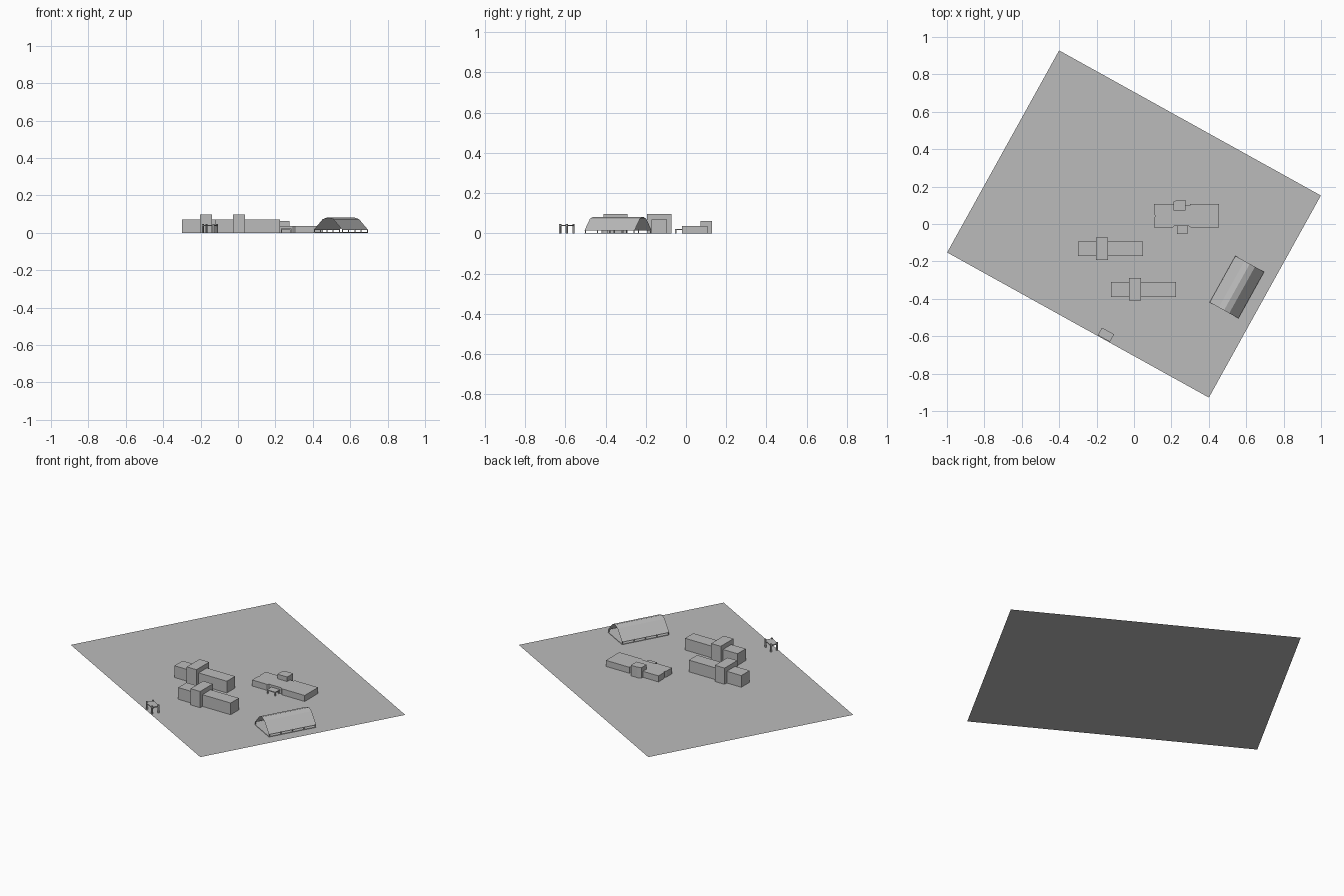
import bpy, math
from mathutils import Matrix, Vector

cube = bpy.data.objects.get("Cube")
if cube:
    bpy.data.objects.remove(cube, do_unlink=True)

# One plain grey for the whole site model
grey = bpy.data.materials.new("plain_grey")
grey.use_nodes = True
colour = (0.5, 0.5, 0.5, 1)
grey.diffuse_color = colour
grey.node_tree.nodes["Principled BSDF"].inputs["Base Color"].default_value = colour

TURN = math.radians(-29)  # the plot, canopy and shelter share this angle


def add_mesh(name, verts, faces, centre=(0, 0), turn=0):
    mesh = bpy.data.meshes.new(name)
    mesh.from_pydata(verts, [], faces)
    place = Matrix.Translation(Vector((*centre, 0))) @ Matrix.Rotation(turn, 4, 'Z')
    mesh.transform(place)
    mesh.materials.append(grey)
    obj = bpy.data.objects.new(name, mesh)
    bpy.context.collection.objects.link(obj)
    return obj


def prism(name, outline, z0, z1, centre=(0, 0), turn=0):
    """Extrude a counter-clockwise outline from z0 to z1."""
    n = len(outline)
    verts = [(x, y, z) for z in (z0, z1) for x, y in outline]
    faces = [tuple(range(n - 1, -1, -1)), tuple(range(n, 2 * n))]
    faces += [(i, (i + 1) % n, n + (i + 1) % n, n + i) for i in range(n)]
    return add_mesh(name, verts, faces, centre, turn)


def box(name, x0, x1, y0, y1, z0, z1, centre=(0, 0), turn=0):
    return prism(name, [(x0, y0), (x1, y0), (x1, y1), (x0, y1)], z0, z1, centre, turn)


def posts(name, w, d, half, z1, centre, turn=0):
    """Four corner posts inside a footprint of half sizes w and d."""
    for i, (sx, sy) in enumerate([(-1, -1), (1, -1), (1, 1), (-1, 1)]):
        x, y = sx * (w - half), sy * (d - half)
        box(f"{name}_{i + 1}", x - half, x + half, y - half, y + half, 0, z1, centre, turn)


# Ground plot
w, d = 0.8, 0.6175
add_mesh("ground_plot", [(-w, -d, 0), (w, -d, 0), (w, d, 0), (-w, d, 0)],
         [(0, 1, 2, 3)], turn=TURN)

# Two long blocks, each with a taller cross wing
for name, x, y in [("rear_block", -0.3, -0.133), ("front_block", -0.123, -0.35)]:
    box(name, x, x + 0.347, y - 0.039, y + 0.039, 0, 0.07)
    box(name + "_cross_wing", x + 0.096, x + 0.16, y - 0.06, y + 0.06, 0, 0.097)

# Low hall with recessed entrances front and back
prism("low_hall", [(0.107, -0.02), (0.205, -0.02), (0.215, -0.012), (0.295, -0.012),
                   (0.305, -0.02), (0.455, -0.02), (0.455, 0.107), (0.3, 0.107),
                   (0.3, 0.098), (0.215, 0.098), (0.21, 0.107), (0.107, 0.107),
                   (0.107, 0.06), (0.113, 0.043), (0.107, 0.025)], 0, 0.036)
prism("hall_tower", [(0.21, 0.072), (0.275, 0.072), (0.275, 0.128), (0.23, 0.128),
                     (0.21, 0.118)], 0, 0.063)

# Porch on posts
porch = (0.257, -0.034)
box("porch_roof", -0.028, 0.028, -0.02, 0.022, 0.018, 0.023, porch)
posts("porch_post", 0.028, 0.02, 0.003, 0.018, porch)

# Open-ended canopy with a broken-slope roof
canopy = (0.55, -0.3375)
half_length = 0.142
profile = [(-0.088, 0.015), (-0.032, 0.073), (0, 0.083), (0.032, 0.073), (0.088, 0.015)]
verts = [(x, y, z) for y in (-half_length, half_length) for x, z in profile]
n = len(profile)
add_mesh("canopy_roof", verts, [(i, i + 1, n + i + 1, n + i) for i in range(n - 1)],
         canopy, TURN)
box("canopy_floor", -0.088, 0.088, -half_length, half_length, 0, 0.003, canopy, TURN)
for side in (-1, 1):
    for i in range(5):
        x, y = side * 0.085, -0.138 + i * 0.069
        box(f"canopy_post_{'left' if side > 0 else 'right'}_{i + 1}",
            x - 0.002, x + 0.002, y - 0.002, y + 0.002, 0, 0.017, canopy, TURN)

# Small gate shelter
shelter = (-0.15, -0.592)
box("shelter_roof", -0.037, 0.037, -0.023, 0.023, 0.036, 0.042, shelter, TURN)
posts("shelter_post", 0.037, 0.023, 0.004, 0.048, shelter, TURN)
